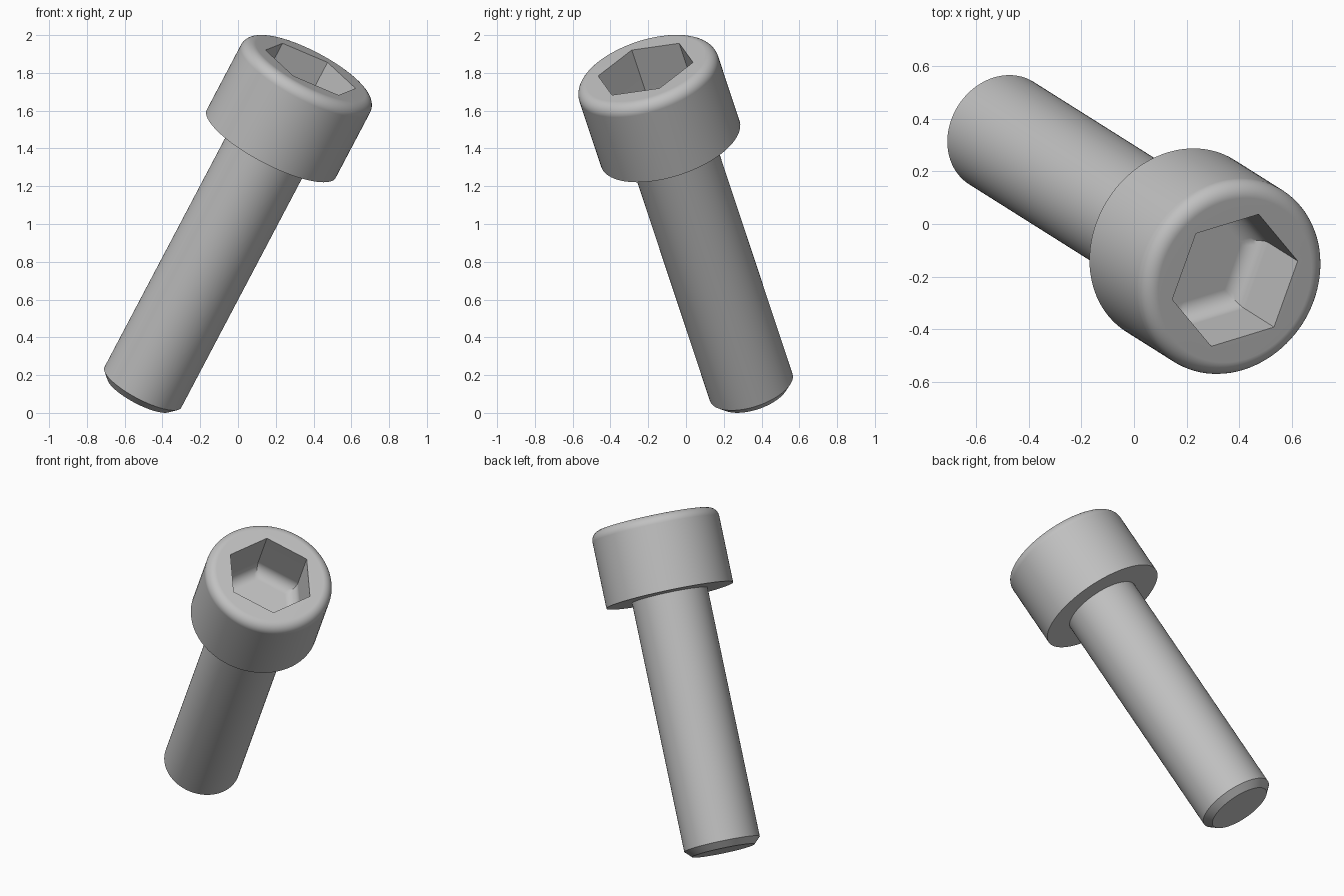
import bpy
import bmesh
from math import sin, cos, pi
from mathutils import Vector, Matrix

cube = bpy.data.objects.get("Cube")
if cube:
    bpy.data.objects.remove(cube, do_unlink=True)

SEGMENTS = 96          # multiple of six, so socket corners fall on vertices
SHANK_R, SHANK_LEN, CHAMFER = 0.23, 1.56, 0.04
HEAD_R, HEAD_H, HEAD_FILLET = 0.386, 0.465, 0.06
HEX_FLAT, HEX_DEPTH, HEX_FILLET = 0.233, 0.32, 0.07

# Tilted frame: origin under the head, z along the screw, x to a socket corner
axis = Vector((0.527, -0.332, 1)).normalized()
corner = Vector((0.238, 0.073, -0.101))
side = axis.cross(corner).normalized()
frame = Matrix((side.cross(axis), side, axis)).transposed().to_4x4()
frame.translation = (0.176, -0.083, 1.425)

steel = bpy.data.materials.new("grey_steel")
steel.use_nodes = True
steel.diffuse_color = (0.53, 0.53, 0.53, 1)
steel.node_tree.nodes["Principled BSDF"].inputs["Base Color"].default_value = steel.diffuse_color


def circle(radius, z):
    return [Vector((radius * cos(a), radius * sin(a), z))
            for a in (2 * pi * i / SEGMENTS for i in range(SEGMENTS))]


def hexagon(flat, z):
    """Six-sided ring with as many points as a circle; flat = half width across flats."""
    ring = circle(flat, z)
    for i, p in enumerate(ring):
        a = 2 * pi * i / SEGMENTS % (pi / 3) - pi / 6
        p.xy = p.xy / cos(a)
    return ring


def loft(name, rings):
    """Skin consecutive rings and close the last one."""
    bm = bmesh.new()
    loops = [[bm.verts.new(p) for p in ring] for ring in rings]
    for low, high in zip(loops, loops[1:]):
        for i in range(SEGMENTS):
            j = (i + 1) % SEGMENTS
            bm.faces.new((low[i], low[j], high[j], high[i]))
    bm.faces.new(loops[-1])
    mesh = bpy.data.meshes.new(name)
    bm.transform(frame)
    bm.to_mesh(mesh)
    bm.free()
    mesh.materials.append(steel)
    obj = bpy.data.objects.new(name, mesh)
    bpy.context.collection.objects.link(obj)
    bpy.ops.object.select_all(action="DESELECT")
    obj.select_set(True)
    bpy.context.view_layer.objects.active = obj
    bpy.ops.object.shade_smooth_by_angle(angle=pi / 6)
    normals = obj.modifiers.new("flat_face_normals", "WEIGHTED_NORMAL")
    normals.keep_sharp = True
    return obj


quarter = [pi / 2 * i / 8 for i in range(9)]

# Head: underside, wall, rounded rim, then down into the hex socket
head = [circle(SHANK_R, 0), circle(HEAD_R, 0)]
head += [circle(HEAD_R - HEAD_FILLET * (1 - cos(a)),
                HEAD_H - HEAD_FILLET * (1 - sin(a))) for a in quarter]
head.append(hexagon(HEX_FLAT, HEAD_H))
head += [hexagon(HEX_FLAT - HEX_FILLET * (1 - cos(a)),
                 HEAD_H - HEX_DEPTH + HEX_FILLET * (1 - sin(a))) for a in quarter]
loft("socket_head", head)

# Shank: plain cylinder with a chamfered tip, wound from the head down
shank = loft("shank", [circle(SHANK_R, 0),
                       circle(SHANK_R, CHAMFER - SHANK_LEN),
                       circle(SHANK_R - CHAMFER, -SHANK_LEN)])
shank.data.flip_normals()
# Tip cap and walls share one winding so both face outward
bm = bmesh.new()
bm.from_mesh(shank.data)
bmesh.ops.recalc_face_normals(bm, faces=bm.faces)
bm.to_mesh(shank.data)
bm.free()
